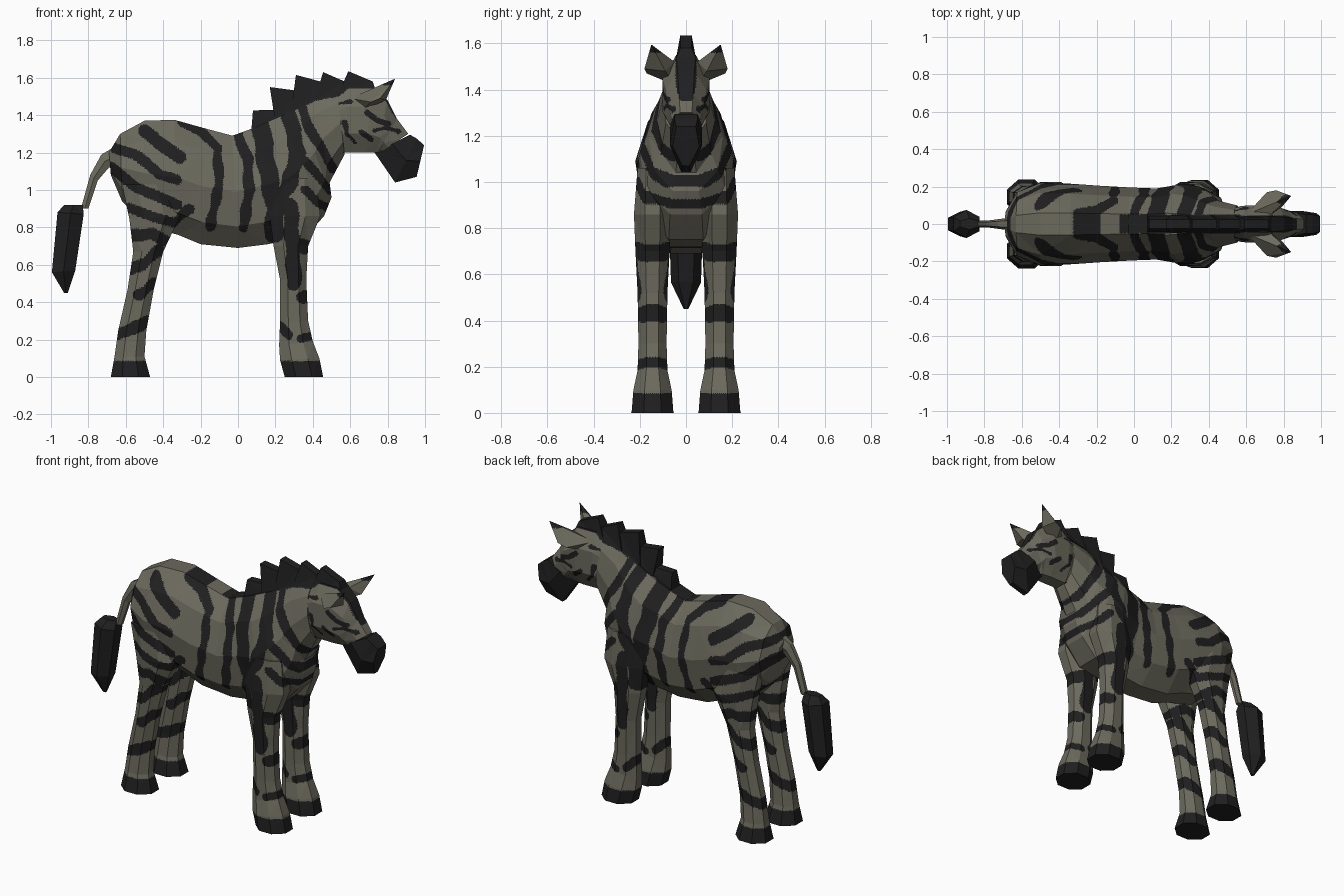
import bpy, bmesh, math
from mathutils import Vector

cube = bpy.data.objects.get("Cube")
if cube:
    bpy.data.objects.remove(cube)


def material(name, rgb):
    m = bpy.data.materials.new(name)
    m.use_nodes = True
    m.diffuse_color = (*rgb, 1)
    m.node_tree.nodes["Principled BSDF"].inputs["Base Color"].default_value = (*rgb, 1)
    return m


PALE = material("warm grey coat", (0.15, 0.145, 0.11))
DARK = material("black stripe", (0.014, 0.014, 0.015))

# Stripes: half width, then a path in the side plane
BODY_STRIPES = [
    (.035, (-.5, 1.31), (-.4, 1.23), (-.31, 1.17)),
    (.028, (-.66, 1.22), (-.54, 1.18), (-.42, 1.08), (-.33, 1.05)),
    (.028, (-.68, 1.12), (-.55, 1.01), (-.33, .92)),
    (.025, (-.58, .9), (-.46, .86), (-.34, .83), (-.26, .9)),
    (.025, (-.3, 1.36), (-.2, 1.31), (-.11, 1.22), (-.1, 1.03), (-.15, .8)),
    (.028, (.0, 1.3), (.05, 1.17), (.06, 1.0), (.03, .8)),
    (.05, (.12, 1.36), (.15, 1.15), (.2, .9), (.19, .76)),
    (.042, (.27, 1.42), (.32, 1.2), (.27, 1.02), (.2, .92)),
    (.026, (.34, 1.44), (.4, 1.29), (.51, 1.12)),
    (.024, (.35, 1.16), (.42, 1.08), (.49, 1.0)),
    (.022, (.36, 1.0), (.42, .93), (.48, .9)),
]
LEG_STRIPES = [
    (.032, (-.57, .76), (-.46, .77), (-.39, .73)),
    (.03, (-.58, .57), (-.5, .61), (-.42, .68)),
    (.028, (-.53, .44), (-.45, .5)),
    (.032, (-.65, .23), (-.57, .25), (-.49, .3)),
    (.04, (.28, .92), (.29, .78), (.3, .5)),
    (.04, (.33, .7), (.4, .69)),
    (.035, (.35, .43), (.4, .45)),
    (.025, (.22, .27), (.27, .22)),
    (.02, (.33, .2), (.39, .22)),
]
HEAD_STRIPES = [
    (.016, (.69, 1.41), (.74, 1.37), (.8, 1.35)),
    (.013, (.73, 1.32), (.79, 1.33), (.86, 1.31)),
    (.012, (.57, 1.36), (.58, 1.3), (.63, 1.25)),
    (.011, (.5, 1.42), (.53, 1.46), (.6, 1.47)),
    (.011, (.66, 1.31), (.71, 1.27)),
    (.011, (.5, 1.33), (.51, 1.22)),
]


def path_distance(x, z, path):
    best = 9
    for (ax, az), (bx, bz) in zip(path, path[1:]):
        dx, dz = bx - ax, bz - az
        t = max(0, min(1, ((x - ax) * dx + (z - az) * dz) / (dx * dx + dz * dz)))
        best = min(best, math.hypot(x - ax - t * dx, z - az - t * dz))
    return best


def stripe_field(stripes):
    """Negative inside a stripe, positive on the plain coat."""
    def field(p):
        wobble = .005 * math.sin(40 * p.z + 23 * p.x)
        return min(path_distance(p.x, p.z, s[1:]) - s[0] + wobble for s in stripes)
    return field


body_rule = stripe_field(BODY_STRIPES)
leg_stripes = stripe_field(LEG_STRIPES)
head_stripes = stripe_field(HEAD_STRIPES)


def torso_rule(p):
    spine = max(abs(p.y) - .05, -.08 - p.x, 1.2 - p.z)
    return min(body_rule(p), spine)


def leg_rule(p):
    blend = body_rule(p) if p.z > .72 else 9
    return min(leg_stripes(p), blend, p.z - .085)


def head_rule(p):
    blaze = max(abs(p.y) - .045 + max(0, 1.42 - p.z) * .3, 1.35 - p.z)
    return min(head_stripes(p), blaze)


def ear_rule(p):
    return 1.56 - p.z


def finish(name, bm, rule=None):
    """Split the facets finely along stripe borders, then colour the pieces."""
    bmesh.ops.recalc_face_normals(bm, faces=bm.faces)
    bmesh.ops.triangulate(bm, faces=bm.faces)
    for _ in range(9 if rule else 0):
        cut = []
        for e in bm.edges:
            size = e.calc_length()
            if size > .07 or size > .014 and abs(rule((e.verts[0].co + e.verts[1].co) / 2)) < size * .7:
                cut.append(e)
        if not cut:
            break
        bmesh.ops.subdivide_edges(bm, edges=cut, cuts=1)
        bmesh.ops.triangulate(bm, faces=bm.faces)
    for f in bm.faces:
        f.material_index = int(rule is None or rule(f.calc_center_median()) < 0)
    mesh = bpy.data.meshes.new(name)
    bm.to_mesh(mesh)
    bm.free()
    mesh.materials.append(PALE)
    mesh.materials.append(DARK)
    obj = bpy.data.objects.new(name, mesh)
    bpy.context.collection.objects.link(obj)
    return obj


def loft(name, rings, sides, rule=None, y=0, taper=0):
    """Skin rings; each spans two points in the side plane plus a half width."""
    bm = bmesh.new()
    loops = []
    for a, b, width in rings:
        loop = []
        for i in range(sides):
            t = math.tau * (i + .5) / sides
            c = math.cos(t) / math.cos(math.pi / sides)
            w = width * math.sin(t) * (1 + taper * c)
            loop.append(bm.verts.new((a[0] + (b[0] - a[0]) * (1 - c) / 2, y + w,
                                      a[1] + (b[1] - a[1]) * (1 - c) / 2)))
        loops.append(loop)
    for p, q in zip(loops, loops[1:]):
        for i in range(sides):
            j = (i + 1) % sides
            bm.faces.new((p[i], p[j], q[j], q[i]))
    bm.faces.new(loops[0])
    bm.faces.new(loops[-1])
    return finish(name, bm, rule)


# Torso and neck
loft("torso", [
    ((-.69, 1.2), (-.68, 1.08), .07), ((-.63, 1.3), (-.62, .94), .17),
    ((-.5, 1.37), (-.5, .81), .22), ((-.34, 1.375), (-.32, .76), .215),
    ((-.18, 1.33), (-.2, .71), .205), ((-.03, 1.29), (0, .69), .195),
    ((.08, 1.33), (.16, .71), .19), ((.17, 1.37), (.36, .75), .215),
    ((.24, 1.4), (.46, .86), .2), ((.32, 1.44), (.5, .96), .16),
    ((.41, 1.5), (.49, 1.04), .125), ((.53, 1.53), (.57, 1.19), .1)], 10, torso_rule, taper=-.12)

# Head and muzzle
loft("head", [
    ((.45, 1.47), (.53, 1.2), .075), ((.59, 1.55), (.57, 1.2), .105),
    ((.72, 1.55), (.68, 1.2), .11), ((.8, 1.48), (.74, 1.2), .095),
    ((.85, 1.38), (.75, 1.2), .08), ((.91, 1.3), (.76, 1.2), .066)], 8, head_rule)
loft("muzzle", [
    ((.92, 1.295), (.73, 1.2), .068), ((.955, 1.275), (.84, 1.04), .07),
    ((.995, 1.24), (.955, 1.07), .058)], 6, taper=.45)

# Mane tufts
TUFTS = [
    ((.07, 1.3), (.25, 1.36), (.08, 1.425), (.22, 1.43)),
    ((.2, 1.36), (.36, 1.42), (.17, 1.55), (.32, 1.53)),
    ((.28, 1.4), (.47, 1.48), (.31, 1.615), (.44, 1.58)),
    ((.41, 1.48), (.58, 1.52), (.455, 1.63), (.57, 1.58)),
    ((.53, 1.5), (.74, 1.52), (.59, 1.635), (.72, 1.58))]
for n, (a, b, tip, front) in enumerate(TUFTS):
    loft(f"mane_tuft_{n + 1}", [(a, b, .07), (tip, front, .035)], 4)

# Tail and its tuft
loft("tail", [
    ((-.66, 1.23), (-.66, 1.12), .035), ((-.73, 1.19), (-.69, 1.12), .028),
    ((-.79, 1.08), (-.75, 1.05), .02), ((-.84, .9), (-.8, .9), .02)], 6, lambda p: 1)
loft("tail_tuft", [
    ((-.93, .92), (-.83, .92), .03), ((-.965, .88), (-.825, .87), .075),
    ((-.995, .56), (-.87, .57), .065), ((-.93, .45), (-.91, .45), .01)], 6)

# Legs and ears, mirrored across the body
HIND = [
    ((-.62, 1.03), (-.36, 1.03), .07), ((-.58, .84), (-.31, .86), .085),
    ((-.56, .67), (-.4, .67), .07), ((-.59, .47), (-.45, .47), .064),
    ((-.64, .25), (-.49, .25), .06), ((-.66, .11), (-.5, .11), .07),
    ((-.68, 0), (-.47, 0), .1)]
FORE = [
    ((.2, 1.06), (.42, 1.06), .07), ((.17, .86), (.44, .86), .087),
    ((.19, .7), (.375, .7), .08), ((.225, .52), (.365, .52), .07),
    ((.225, .3), (.375, .3), .066), ((.22, .17), (.4, .19), .07),
    ((.225, .09), (.435, .1), .09), ((.25, 0), (.455, 0), .098)]
EAR = [(.6, .05, 1.49), (.66, .05, 1.42), (.73, .05, 1.52), (.71, .17, 1.47),
       (.76, .18, 1.49), (.79, .09, 1.48), (.84, .15, 1.595)]
for side, label in ((-1, "near"), (1, "far")):
    loft(f"hind_leg_{label}", HIND, 8, leg_rule, y=side * .145)
    loft(f"fore_leg_{label}", FORE, 8, leg_rule, y=side * .145)
    bm = bmesh.new()
    for x, y, z in EAR:
        bm.verts.new((x, y * side, z))
    bmesh.ops.convex_hull(bm, input=bm.verts)
    finish(f"ear_{label}", bm, ear_rule)
